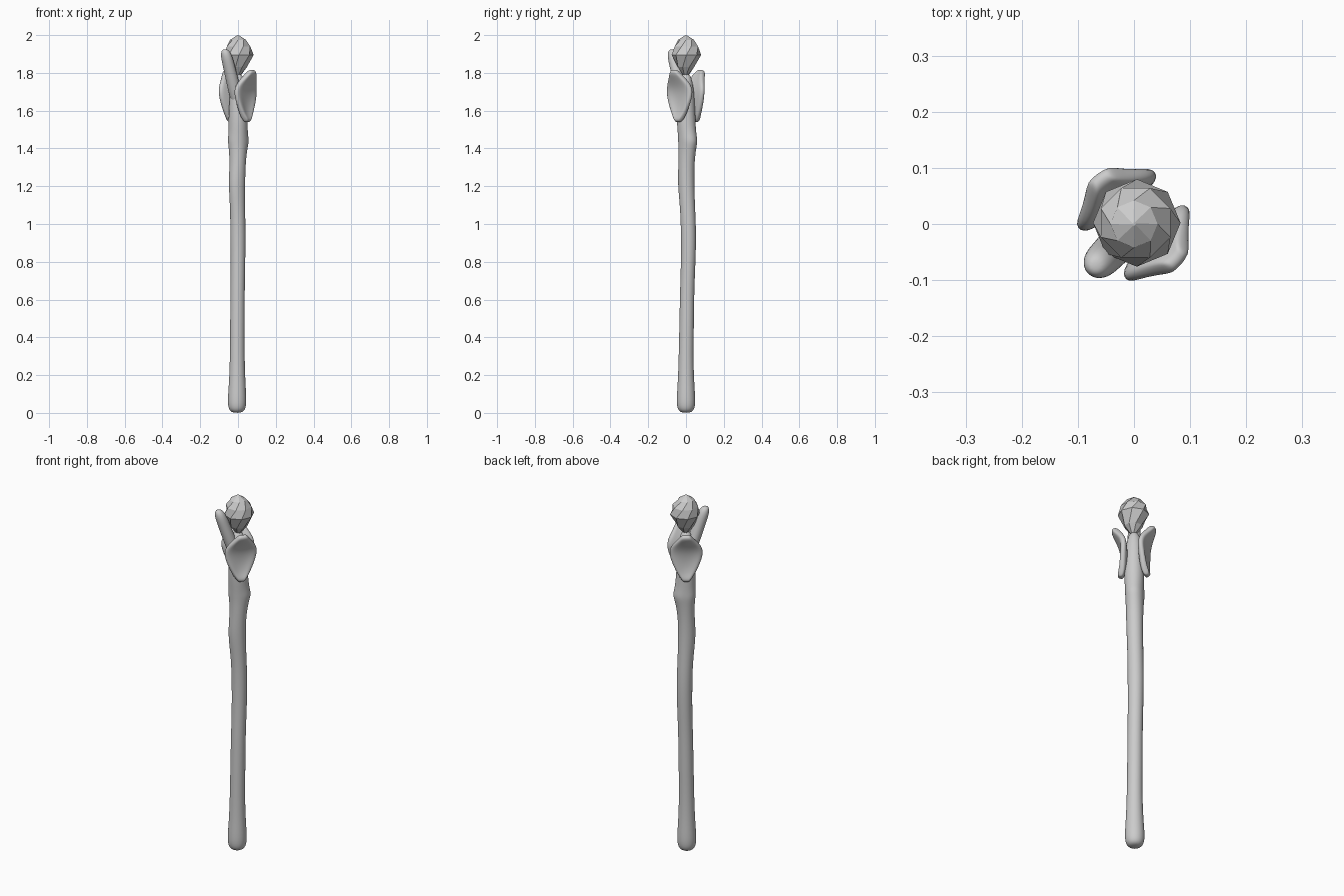
import bpy, bmesh, math
from mathutils import Vector

cube = bpy.data.objects.get("Cube")
if cube:
    bpy.data.objects.remove(cube, do_unlink=True)

GREY = bpy.data.materials.new("plain grey")
GREY.use_nodes = True
GREY.diffuse_color = (0.6, 0.6, 0.6, 1)
GREY.node_tree.nodes["Principled BSDF"].inputs["Base Color"].default_value = (0.6, 0.6, 0.6, 1)


def finish(name, bm, subdivide=2, thickness=0, smooth=True):
    """Turn a bmesh into an object with the shared material and modifiers."""
    bmesh.ops.recalc_face_normals(bm, faces=bm.faces)
    mesh = bpy.data.meshes.new(name)
    bm.to_mesh(mesh)
    bm.free()
    mesh.materials.append(GREY)
    for poly in mesh.polygons:
        poly.use_smooth = smooth
    obj = bpy.data.objects.new(name, mesh)
    bpy.context.scene.collection.objects.link(obj)
    if thickness:
        shell = obj.modifiers.new("Thickness", "SOLIDIFY")
        shell.thickness = thickness
        shell.offset = 0
    if subdivide:
        sub = obj.modifiers.new("Smooth", "SUBSURF")
        sub.levels = sub.render_levels = subdivide
    return obj


def loft(stations, sides, bump=lambda z, a: 0, twist=0.0):
    """Closed tube through stations of (x, y, z, radius)."""
    bm = bmesh.new()
    rings = []
    for i, (x, y, z, r) in enumerate(stations):
        ring = []
        for k in range(sides):
            a = math.tau * k / sides + twist * i
            rad = r + bump(z, a)
            ring.append(bm.verts.new((x + rad * math.cos(a), y + rad * math.sin(a), z)))
        rings.append(ring)
    for low, high in zip(rings, rings[1:]):
        for k in range(sides):
            n = (k + 1) % sides
            bm.faces.new((low[k], low[n], high[n], high[k]))
    bm.faces.new(rings[0][::-1])
    bm.faces.new(rings[-1])
    return bm


# Knots on the shaft: height, direction, size
KNOTS = [(1.44, math.radians(45), 0.026), (1.21, math.radians(225), 0.013),
         (1.44, math.radians(180), 0.012)]


def knot_bump(z, a):
    return sum(size * math.exp(-((z - kz) / 0.045) ** 2) * max(0, math.cos(a - ka)) ** 2
               for kz, ka, size in KNOTS)


# Gnarled shaft running up into the neck below the gem
shaft = [(-0.005, 0, 0.0, 0.022), (-0.005, 0, 0.015, 0.046), (-0.005, 0, 0.06, 0.053),
         (-0.004, 0, 0.16, 0.045), (-0.004, 0, 0.3, 0.04), (-0.003, 0.004, 0.5, 0.04),
         (-0.002, 0.006, 0.65, 0.039), (0, 0.012, 0.8, 0.04), (0, 0.014, 0.95, 0.042),
         (-0.002, 0.009, 1.08, 0.041), (-0.003, 0.003, 1.21, 0.042), (-0.002, 0.002, 1.32, 0.044),
         (0, 0.004, 1.4, 0.045), (0, 0.003, 1.44, 0.046), (0, 0.002, 1.48, 0.047),
         (0, 0, 1.56, 0.052), (0, 0, 1.65, 0.048), (0, 0, 1.74, 0.04), (0, 0, 1.8, 0.022)]
finish("shaft", loft(shaft, 12, knot_bump))

# Faceted gem
gem = [(0.002, 0, 1.785, 0.012), (0.004, 0, 1.83, 0.046), (0.005, 0.002, 1.895, 0.078),
       (0.003, 0.002, 1.94, 0.067), (0, 0, 1.975, 0.042), (0, 0, 2.0, 0.003)]
finish("gem", loft(gem, 8, twist=math.pi / 8), subdivide=0, smooth=False)

# Cupped leaves: height, distance of the midline and of the edge, half width
LEAF = [(1.54, 0.072, 0.07, 0.016), (1.575, 0.054, 0.062, 0.042), (1.63, 0.044, 0.06, 0.068),
        (1.69, 0.047, 0.052, 0.09), (1.735, 0.06, 0.055, 0.082), (1.78, 0.084, 0.079, 0.045),
        (1.815, 0.105, 0.1, 0.02)]


def leaf(name, degrees):
    out = Vector((math.cos(math.radians(degrees)), math.sin(math.radians(degrees)), 0))
    side = Vector((-out.y, out.x, 0))
    bm = bmesh.new()
    rows = []
    for z, mid, edge, width in LEAF:
        rows.append([bm.verts.new(out * (mid + (edge - mid) * s * s) + side * width * s
                                  + Vector((0, 0, z))) for s in (-1, -0.5, 0, 0.5, 1)])
    for low, high in zip(rows, rows[1:]):
        for k in range(4):
            bm.faces.new((low[k], low[k + 1], high[k + 1], high[k]))
    finish(name, bm, thickness=0.032)


leaf("front_left_leaf", -40)
leaf("back_right_leaf", 126)

# Rounded prong leaning out past the gem
prong = [(0.005, 0.005, 1.6, 0.03), (-0.012, -0.015, 1.68, 0.036), (-0.03, -0.036, 1.76, 0.036),
         (-0.047, -0.054, 1.83, 0.034), (-0.061, -0.068, 1.89, 0.033),
         (-0.067, -0.073, 1.918, 0.022), (-0.068, -0.074, 1.925, 0.008)]
finish("prong", loft(prong, 10))
